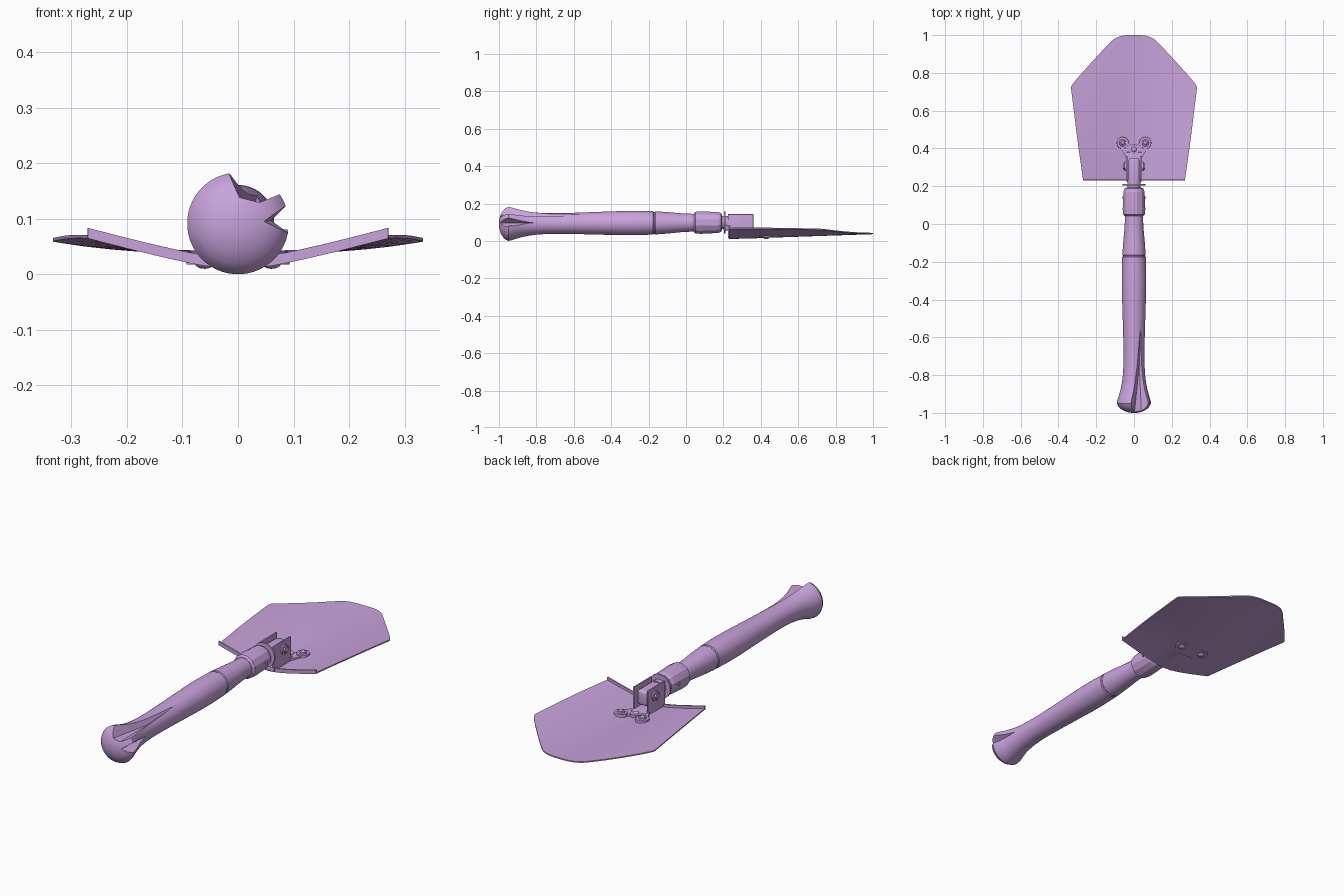
import bpy, bmesh, math
from mathutils import Matrix, Vector

if "Cube" in bpy.data.objects:
    bpy.data.objects.remove(bpy.data.objects["Cube"])

mat = bpy.data.materials.new("light_purple")
mat.diffuse_color = (0.58, 0.365, 0.715, 1)
mat.use_nodes = True
mat.node_tree.nodes["Principled BSDF"].inputs["Base Color"].default_value = mat.diffuse_color


def finish(name, bm, angle=30):
    """Turn a bmesh into a shaded, coloured object."""
    bmesh.ops.recalc_face_normals(bm, faces=bm.faces)
    me = bpy.data.meshes.new(name)
    bm.to_mesh(me)
    bm.free()
    ob = bpy.data.objects.new(name, me)
    bpy.context.collection.objects.link(ob)
    me.materials.append(mat)
    bpy.ops.object.select_all(action='DESELECT')
    ob.select_set(True)
    bpy.context.view_layer.objects.active = ob
    if angle:
        bpy.ops.object.shade_smooth_by_angle(angle=math.radians(angle))
    return ob


def axis_z(y):
    return 0.0915 + 0.0065 * (y + 0.95) / 1.05


def lathe(name, profile, n, angle=30):
    """Turn (y, radius) points around the shaft axis."""
    bm = bmesh.new()
    rings = []
    for y, r in profile:
        rings.append([bm.verts.new((r * math.cos(a), y, axis_z(y) + r * math.sin(a)))
                      for a in (2 * math.pi * (i + 0.5) / n for i in range(n))])
    for a, b in zip(rings, rings[1:]):
        for i in range(n):
            bm.faces.new((a[i], a[(i + 1) % n], b[(i + 1) % n], b[i]))
    bm.faces.new(rings[0])
    bm.faces.new(rings[-1])
    return finish(name, bm, angle)


def cyl(name, loc, r, depth, axis='Z', n=20, r2=None):
    bm = bmesh.new()
    rot = Matrix.Rotation(math.pi / 2, 4, 'Y') if axis == 'X' else Matrix()
    bmesh.ops.create_cone(bm, cap_ends=True, segments=n, radius1=r,
                          radius2=r if r2 is None else r2, depth=depth,
                          matrix=Matrix.Translation(loc) @ rot)
    return finish(name, bm)


def dome(name, loc, r, h):
    bm = bmesh.new()
    bmesh.ops.create_uvsphere(bm, u_segments=16, v_segments=10, radius=1,
                              matrix=Matrix.Translation(loc) @ Matrix.Diagonal((r, r, h, 1)))
    return finish(name, bm)


def box(name, lo, hi, bevel=0.0):
    bm = bmesh.new()
    lo, hi = Vector(lo), Vector(hi)
    bmesh.ops.create_cube(bm, size=1, matrix=Matrix.Translation((lo + hi) / 2)
                          @ Matrix.Diagonal((*(hi - lo), 1)))
    if bevel:
        bmesh.ops.bevel(bm, geom=bm.edges[:], offset=bevel, segments=3,
                        profile=0.5, affect='EDGES')
    return finish(name, bm)


def hull(name, pts):
    bm = bmesh.new()
    for p in pts:
        bm.verts.new(p)
    bmesh.ops.convex_hull(bm, input=bm.verts[:])
    return finish(name, bm, 0)


def apply(ob, mod):
    bpy.ops.object.select_all(action='DESELECT')
    ob.select_set(True)
    bpy.context.view_layer.objects.active = ob
    bpy.ops.object.modifier_apply(modifier=mod.name)


# Wooden handle with flared rounded end and a thin turned groove
handle = lathe("handle", [
    (-1.0, 0.012), (-0.997, 0.03), (-0.99, 0.052), (-0.978, 0.072), (-0.965, 0.084),
    (-0.95, 0.0915), (-0.935, 0.089), (-0.91, 0.081), (-0.88, 0.072), (-0.84, 0.064),
    (-0.8, 0.059), (-0.74, 0.0555), (-0.66, 0.0555), (-0.56, 0.058), (-0.45, 0.0615),
    (-0.35, 0.0645), (-0.27, 0.065), (-0.176, 0.0625), (-0.172, 0.059), (-0.168, 0.059),
    (-0.164, 0.062), (-0.1, 0.0575), (-0.03, 0.051), (0.06, 0.046)], 48)

# Split-wood gouges: a long one on top, a short one at the side
gouge_top = hull("gouge_top_cutter", [
    *[(x, -1.02, z) for x, z in ((-0.03, 0.2), (0.0, 0.14), (0.04, 0.13),
                                 (0.10, 0.155), (0.10, 0.22))],
    (0.028, -0.75, 0.122), (0.036, -0.5, 0.144), (0.04, -0.5, 0.2)])
gouge_side = hull("gouge_side_cutter", [
    *[(x, -1.02, z) for x, z in ((0.045, 0.095), (0.10, 0.137), (0.13, 0.1), (0.10, 0.066))],
    (0.062, -0.8, 0.097)])
for cutter in (gouge_top, gouge_side):
    mod = handle.modifiers.new("gouge", 'BOOLEAN')
    mod.operation, mod.solver, mod.object = 'DIFFERENCE', 'EXACT', cutter
    apply(handle, mod)
    bpy.data.objects.remove(cutter)
bpy.ops.object.shade_smooth_by_angle(angle=math.radians(30))

# Faceted locking collar, neck and washers
lathe("collar", [(0.042, 0.05), (0.05, 0.06), (0.08, 0.062), (0.17, 0.058),
                 (0.188, 0.052), (0.192, 0.042)], 12, 10)
lathe("neck", [(0.18, 0.036), (0.235, 0.036)], 24)
lathe("washer", [(0.203, 0.06), (0.211, 0.06)], 32)
for s in (-1, 1):
    cyl("collar_pin", (s * 0.056, 0.14, 0.1), 0.008, 0.012, 'X', 12)


# Dished blade: half width along y, rise across x
WIDTH = [(0.235, 0.27), (0.32, 0.282), (0.42, 0.296), (0.52, 0.309), (0.62, 0.321),
         (0.715, 0.333), (0.73, 0.332), (0.75, 0.318), (0.80, 0.275), (0.85, 0.23),
         (0.9, 0.184), (0.95, 0.138), (0.975, 0.112), (0.988, 0.09), (0.996, 0.065),
         (1.0, 0.035)]


def blade_z(x, y):
    slope = 0.27 - 0.3 * (y - 0.235)
    return 0.01 + 0.034 * (y - 0.235) + slope * (math.hypot(x, 0.08) - 0.08)


def sheet(name, rows, thick, cols=24):
    """Closed sheet following the blade, thickened straight up."""
    bm = bmesh.new()
    grid = [[bm.verts.new((x, y, blade_z(x, y)))
             for x in (w * (2 * i / cols - 1) for i in range(cols + 1))] for y, w in rows]
    for a, b in zip(grid, grid[1:]):
        for i in range(cols):
            bm.faces.new((a[i], a[i + 1], b[i + 1], b[i]))
    ext = bmesh.ops.extrude_face_region(bm, geom=bm.faces[:], use_keep_orig=True)
    bmesh.ops.translate(bm, vec=(0, 0, thick),
                        verts=[v for v in ext['geom'] if isinstance(v, bmesh.types.BMVert)])
    return finish(name, bm)


sheet("blade", WIDTH, 0.006)
sheet("blade_lip", [(0.231, 0.27), (0.239, 0.271)], 0.019)

# Hinge bracket: two cheeks, centre tongue and cross bolt
for s in (-1, 1):
    x0, x1 = sorted((s * 0.034, s * 0.042))
    box("hinge_cheek", (x0, 0.225, 0.02), (x1, 0.36, 0.143), 0.0015)
    cyl("bolt_washer", (s * 0.045, 0.305, 0.1), 0.025, 0.008, 'X')
    cyl("bolt_head", (s * 0.05, 0.305, 0.1), 0.016, 0.014, 'X', 6)
box("hinge_tongue", (-0.028, 0.2, 0.055), (0.028, 0.35, 0.128), 0.012)
box("hinge_floor", (-0.04, 0.225, 0.014), (0.04, 0.38, 0.036), 0.002)

# Mounting feet riveted to the blade
for s in (-1, 1):
    z = blade_z(0.06, 0.43)
    hull("foot_arm", [(s * x, y, h) for x, y in ((0, 0.35), (0.042, 0.35), (0.08, 0.42),
                                                 (0.055, 0.445), (0, 0.41))
                      for h in (0.018, 0.034)])
    cyl("foot_pad", (s * 0.06, 0.43, z + 0.008), 0.033, 0.022, n=24, r2=0.031)
    cyl("rivet_ring", (s * 0.06, 0.43, z + 0.02), 0.02, 0.008, r2=0.017)
    dome("rivet_top", (s * 0.06, 0.43, z + 0.024), 0.011, 0.008)
    dome("rivet_bottom", (s * 0.06, 0.43, z), 0.018, 0.011)
cyl("centre_pad", (0, 0.395, 0.028), 0.027, 0.018, n=24)
dome("centre_rivet", (0, 0.395, 0.037), 0.014, 0.008)
